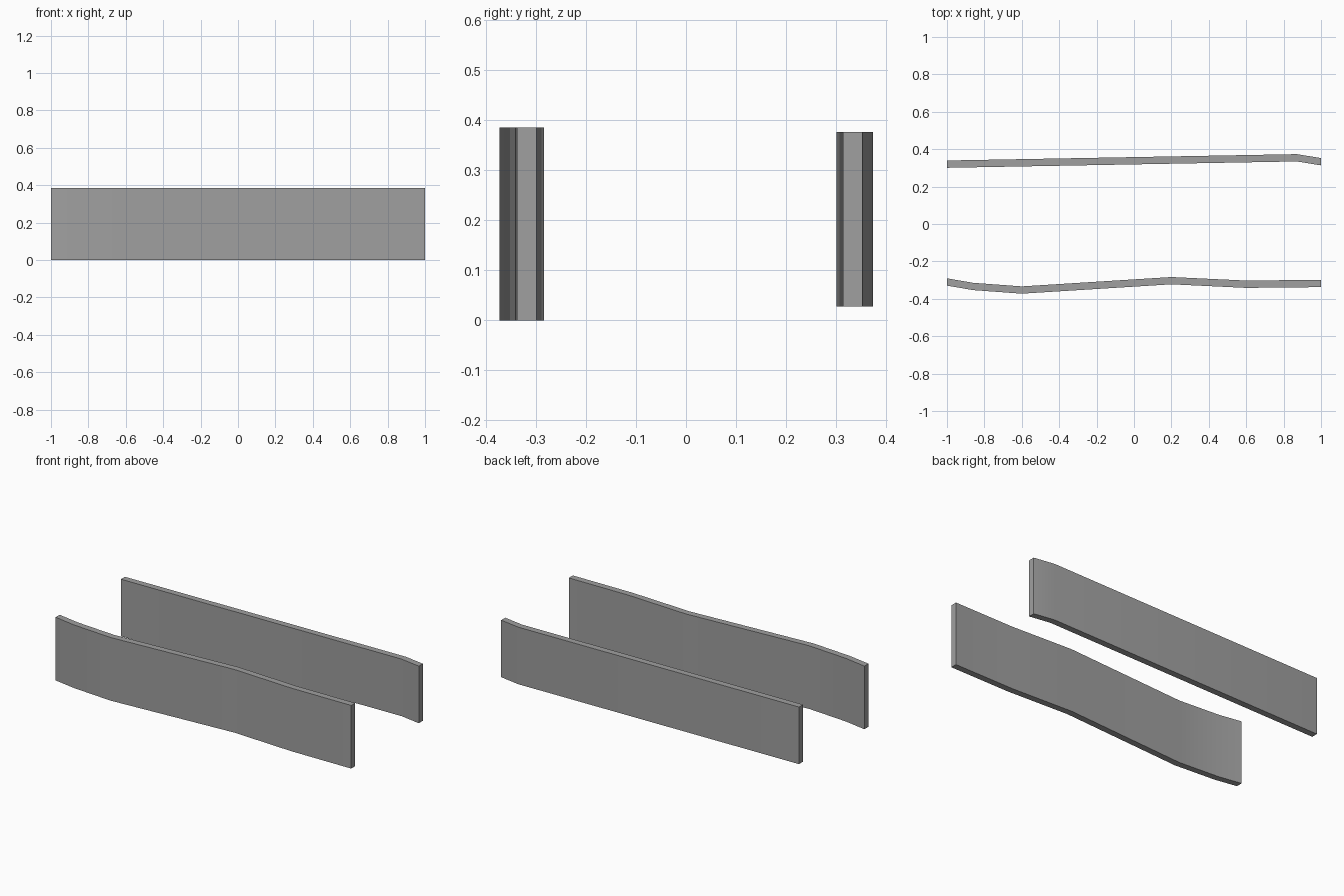
import bpy
import bmesh
from mathutils import Vector

cube = bpy.data.objects.get("Cube")
if cube:
    bpy.data.objects.remove(cube, do_unlink=True)

THICKNESS = 0.039

# Plain grey material
grey = bpy.data.materials.new("plain_grey")
grey.use_nodes = True
colour = (0.35, 0.35, 0.35, 1.0)
grey.diffuse_color = colour
grey.node_tree.nodes["Principled BSDF"].inputs["Base Color"].default_value = colour


def make_wall(name, path, bottom, top):
    """Thicken a plan-view centre line and extrude it upwards."""
    half = THICKNESS / 2
    bm = bmesh.new()
    near = [bm.verts.new((x, y - half, bottom)) for x, y in path]
    far = [bm.verts.new((x, y + half, bottom)) for x, y in path]
    strip = [bm.faces.new((near[i], near[i + 1], far[i + 1], far[i]))
             for i in range(len(path) - 1)]
    raised = bmesh.ops.extrude_face_region(bm, geom=strip, use_keep_orig=True)
    verts = [g for g in raised["geom"] if isinstance(g, bmesh.types.BMVert)]
    bmesh.ops.translate(bm, verts=verts, vec=Vector((0, 0, top - bottom)))
    bmesh.ops.recalc_face_normals(bm, faces=bm.faces)
    mesh = bpy.data.meshes.new(name)
    bm.to_mesh(mesh)
    bm.free()
    mesh.materials.append(grey)
    obj = bpy.data.objects.new(name, mesh)
    bpy.context.collection.objects.link(obj)
    # Soft bends, sharp rims
    bpy.ops.object.select_all(action='DESELECT')
    obj.select_set(True)
    bpy.context.view_layer.objects.active = obj
    bpy.ops.object.shade_smooth_by_angle()
    return obj


# Wavy front wall
make_wall("front_wall",
          [(-1, -0.31), (-0.86, -0.334), (-0.6, -0.353),
           (0.2, -0.303), (0.6, -0.322), (1, -0.318)],
          0.0, 0.385)

# Straight back wall with one bent end
make_wall("back_wall",
          [(-1, 0.32), (0.87, 0.354), (1, 0.333)],
          0.028, 0.376)
